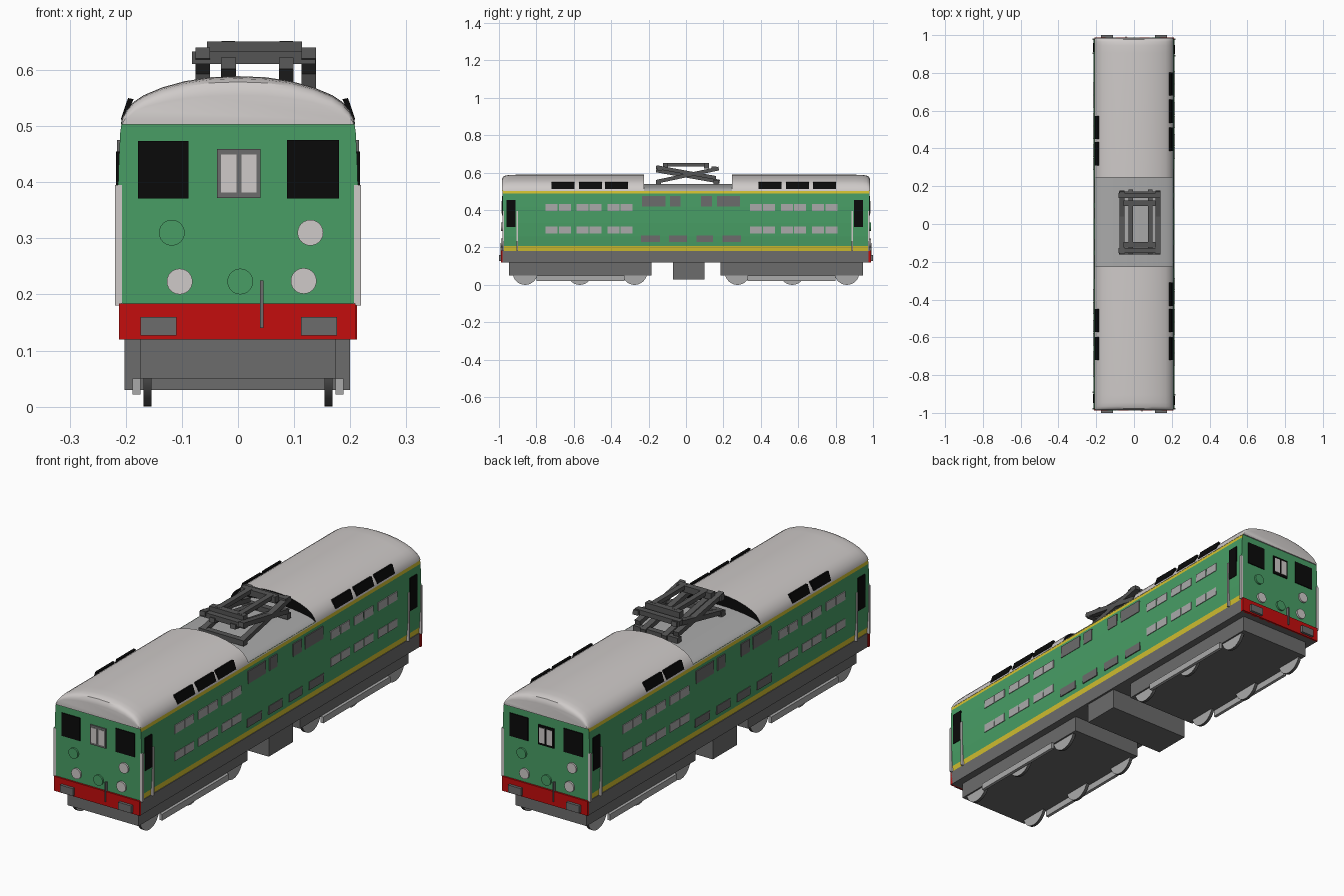
import bpy, bmesh, math
from mathutils import Vector

if "Cube" in bpy.data.objects:
    bpy.data.objects.remove(bpy.data.objects["Cube"])


def mat(name, r, g, b):
    m = bpy.data.materials.new(name)
    m.diffuse_color = (r, g, b, 1)
    m.use_nodes = True
    m.node_tree.nodes["Principled BSDF"].inputs["Base Color"].default_value = m.diffuse_color
    return m


GREEN = mat("green paint", .065, .34, .13)
RED = mat("red paint", .55, .004, .004)
YELLOW = mat("yellow stripe", .65, .53, .03)
ROOF = mat("pale roof", .62, .59, .58)
LIGHT = mat("light grey", .40, .40, .40)
DARK = mat("dark grey", .15, .15, .15)
METAL = mat("pantograph grey", .09, .09, .09)
BLACK = mat("black", .003, .003, .003)


def finish(name, bm, mats, smooth=False):
    bmesh.ops.recalc_face_normals(bm, faces=bm.faces)
    me = bpy.data.meshes.new(name)
    bm.to_mesh(me)
    bm.free()
    for m in mats:
        me.materials.append(m)
    ob = bpy.data.objects.new(name, me)
    bpy.context.collection.objects.link(ob)
    if smooth:
        bpy.context.view_layer.objects.active = ob
        ob.select_set(True)
        bpy.ops.object.shade_smooth_by_angle(angle=math.radians(35))
        ob.select_set(False)
    return ob


def box(name, x0, x1, y0, y1, z0, z1, m, s=1):
    """Box between limits; s=-1 turns it half a turn about z."""
    bm = bmesh.new()
    bmesh.ops.create_cube(bm, size=1)
    for v in bm.verts:
        v.co = (s * (x0 + (v.co.x + .5) * (x1 - x0)),
                s * (y0 + (v.co.y + .5) * (y1 - y0)),
                z0 + (v.co.z + .5) * (z1 - z0))
    return finish(name, bm, [m])


def bar(name, a, b, w, h, m):
    """Square bar from a to b."""
    a, b = Vector(a), Vector(b)
    bm = bmesh.new()
    bmesh.ops.create_cube(bm, size=1)
    for v in bm.verts:
        v.co = (v.co.x * w, v.co.y * h, v.co.z * (b - a).length)
    ob = finish(name, bm, [m])
    d = (b - a).normalized()
    side = Vector((1, 0, 0)) if abs(d.x) < .9 else Vector((0, 1, 0))
    up = d.cross(side).normalized()
    for v in ob.data.vertices:
        c = v.co.copy()
        v.co = (a + b) / 2 + side * c.x + up * c.y + d * c.z
    return ob


def disc(name, c, r, depth, axis, mats, n=24):
    """Cylinder along x or y; rim takes the second material if there is one."""
    bm = bmesh.new()
    bmesh.ops.create_cone(bm, cap_ends=True, segments=n, radius1=r, radius2=r, depth=depth)
    for v in bm.verts:
        x, y, z = v.co
        v.co = Vector(c) + (Vector((z, x, y)) if axis == 'x' else Vector((x, z, y)))
    for f in bm.faces:
        f.material_index = 1 if len(f.verts) == 4 and len(mats) > 1 else 0
    return finish(name, bm, mats, True)


def loft(name, rings, mats, rule=None, smooth=False):
    bm = bmesh.new()
    vs = [[bm.verts.new(p) for p in r] for r in rings]
    n = len(rings[0])
    for a, b in zip(vs, vs[1:]):
        for i in range(n):
            j = (i + 1) % n
            bm.faces.new((a[i], a[j], b[j], b[i]))
    bm.faces.new(vs[0])
    bm.faces.new(vs[-1])
    bmesh.ops.recalc_face_normals(bm, faces=bm.faces)
    if rule:
        for f in bm.faces:
            f.normal_update()
            f.material_index = rule(f)
    return finish(name, bm, mats, smooth)


# Body shell, bulging slightly, with yellow stripes on the long sides
levels = [(.182, .206), (.208, .209), (.26, .213), (.33, .215), (.42, .213), (.488, .210), (.508, .207)]
rings = [[(-w, -.98, z), (w, -.98, z), (w, .98, z), (-w, .98, z)] for z, w in levels]
loft("body_shell", rings, [GREEN, YELLOW],
     lambda f: int(abs(f.normal.x) > .5 and not .21 < f.calc_center_median().z < .487))
box("underframe", -.209, .209, -.98, .98, .12, .182, DARK)

# Two domed roof halves with a lower deck between
arch = [(.209, .503), (.207, .513), (.199, .528), (.186, .543), (.168, .555), (.135, .569), (.095, .580), (.05, .587)]
arch = arch + [(0, .589)] + [(-x, z) for x, z in reversed(arch)]


def section(y, k, kx):
    return [(x * kx, y, .503 + (z - .503) * k) for x, z in arch]


ends = [(.905, 1, 1), (.945, .985, 1), (.965, .95, .998), (.977, .88, .995), (.983, .75, .99), (.985, .6, .985)]
for s, inner, nm in ((-1, .225, "front"), (1, .247, "rear")):
    loft(nm + "_roof", [section(s * inner, 1, 1)] + [section(s * y, k, kx) for y, k, kx in ends],
         [ROOF, BLACK],
         lambda f, s=s, c=inner: int(abs(f.calc_center_median().y - s * c) < .002), True)
loft("roof_deck", [[(x, y, .503 + (z - .503) * .42) for x, z in arch] for y in (-.23, .25)], [LIGHT], None, True)

# Details that repeat with half-turn symmetry
for s, nm in ((1, "front"), (-1, "rear")):
    # End face: valance, buffers, windows, door
    box(nm + "_valance", -.212, .209, -.988, -.975, .12, .184, RED, s)
    for x in (-.142, .144):
        box(nm + "_buffer", x - .032, x + .032, -1, -.985, .127, .16, DARK, s)
    box(nm + "_left_windscreen", -.178, -.088, -.984, -.977, .371, .473, BLACK, s)
    box(nm + "_right_windscreen", .087, .18, -.984, -.977, .371, .475, BLACK, s)
    box(nm + "_door_frame", -.037, .04, -.985, -.977, .372, .459, DARK if s == 1 else BLACK, s)
    for x in (-.030, .006):
        box(nm + "_door_pane", x, x + .027, -.987, -.981, .382, .449, ROOF, s)
    box(nm + "_coupling_hose", .039, .045, -.993, -.98, .14, .225, DARK, s)
    # Lamps
    for x, z, m in ((.129, .31, ROOF), (-.104, .223, ROOF), (.117, .224, ROOF),
                    (-.118, .31, GREEN), (.004, .223, GREEN)):
        disc(nm + "_lamp", (s * x, -s * .982, z), .023, .012, 'y', [m])

    # Side: paired windows in two rows
    sd = "right" if s == 1 else "left"
    for y0 in (-.75, -.585, -.42, .343, .508, .675):
        for dy in (0, .07):
            for z in (.275, .395):
                box(sd + "_side_window", .2085, .2165, y0 + dy, y0 + dy + .064, z, z + .037, LIGHT, s)
    # Side: grilles
    for y0, y1, z0, z1 in ((-.235, -.11, .42, .475), (-.085, -.03, .42, .475), (.08, .14, .42, .475),
                           (.165, .29, .42, .475), (-.24, -.14, .228, .265), (-.09, .005, .228, .265),
                           (.055, .145, .228, .265), (.195, .295, .228, .265)):
        box(sd + "_grille", .2075, .2155, y0, y1, z0, z1, DARK, s)
    # Side: cab doors and handrails
    for y in (-.935, .923):
        box(sd + "_cab_door", .209, .217, y - .024, y + .024, .31, .455, BLACK, s)
    for y in (-.903, -.977, .89, .977):
        box(sd + "_handrail", .207, .219, y - .004, y + .004, .18, .395, ROOF, s)
    # Roof skylights
    lights = (-.72, -.573, -.433, .387, .535, .68) if s == 1 else (-.573, -.433, .45, .597)
    for y in lights:
        prof = [(.202, .512), (.209, .512), (.196, .55), (.186, .548)]
        loft(sd + "_skylight", [[(s * x, s * yy, z) for x, z in prof] for yy in (y, y + .123)], [BLACK])

# Bogies with wheels and axle beams
for s, nm in ((-1, "front"), (1, "rear")):
    y0, y1 = sorted((s * .185, s * .947))
    box(nm + "_bogie", -.175, .175, y0, y1, .05, .125, DARK)
    for sx in (-1, 1):
        for y in (.275, .568, .86):
            disc("wheel", (sx * .161, s * y, .067), .067, .014, 'x', [LIGHT, METAL], 32)
        a, b = sorted((sx * .174, sx * .188))
        c, d = sorted((s * .33, s * .80))
        box(nm + "_axle_beam", a, b, c, d, .022, .05, LIGHT)
box("equipment_box", -.202, .2, -.07, .1, .03, .125, DARK)

# Folded pantograph
for x in (-.063, .126):
    bar("lower_arm", (x, -.155, .552), (x, .175, .622), .026, .02, METAL)
    bar("upper_arm", (x, .16, .572), (x, -.16, .63), .026, .02, METAL)
for x in (-.017, .086):
    bar("inner_arm", (x, .18, .552), (x, -.16, .612), .026, .02, METAL)
    bar("collector_rail", (x, -.115, .643), (x, .11, .643), .024, .018, METAL)
for y in (-.11, .11):
    bar("collector_bar", (-.055, y, .637), (.114, y, .637), .028, .028, METAL)
for y in (-.148, .16):
    bar("base_bar", (-.08, y, .55), (.14, y, .55), .026, .024, METAL)
for y in (-.14, .15):
    bar("elbow_bar", (-.082, y, .622), (.138, y, .622), .026, .022, METAL)
